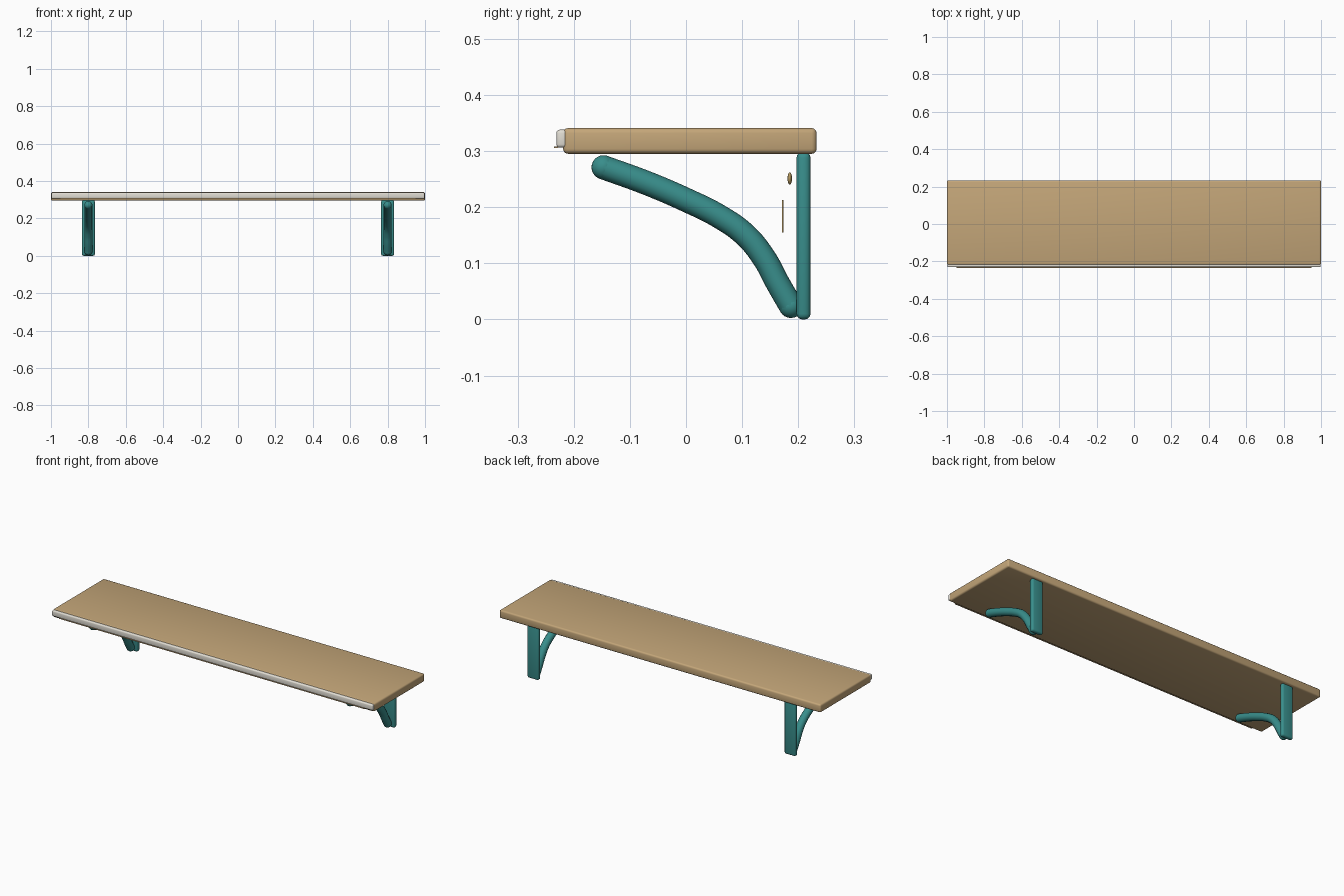
import bpy
from math import radians

if "Cube" in bpy.data.objects:
    bpy.data.objects.remove(bpy.data.objects["Cube"])


def material(name, rgb):
    m = bpy.data.materials.new(name)
    m.diffuse_color = (*rgb, 1)
    m.use_nodes = True
    m.node_tree.nodes["Principled BSDF"].inputs["Base Color"].default_value = m.diffuse_color
    return m


wood = material("wood", (0.55, 0.38, 0.19))
cream = material("cream", (0.76, 0.73, 0.66))
teal = material("teal", (0.04, 0.27, 0.26))
brass = material("brass", (0.48, 0.33, 0.12))


def finish(obj, name, mat):
    obj.name = name
    obj.data.materials.append(mat)
    bpy.ops.object.shade_smooth_by_angle(angle=radians(40))
    return obj


def box(name, lo, hi, bevel, mat):
    bpy.ops.mesh.primitive_cube_add(size=1, location=[(a + b) / 2 for a, b in zip(lo, hi)])
    obj = bpy.context.object
    obj.scale = [b - a for a, b in zip(lo, hi)]
    bpy.ops.object.transform_apply(location=False, rotation=False, scale=True)
    if bevel:
        mod = obj.modifiers.new("rounded edges", 'BEVEL')
        mod.width = bevel
        mod.segments = 3
        bpy.ops.object.modifier_apply(modifier=mod.name)
    return finish(obj, name, mat)


def ball(name, loc, size, mat):
    bpy.ops.mesh.primitive_uv_sphere_add(segments=24, ring_count=12, radius=1, location=loc)
    obj = bpy.context.object
    obj.scale = size
    return finish(obj, name, mat)


def tube(name, pts, radius, mat):
    cu = bpy.data.curves.new(name, 'CURVE')
    cu.dimensions = '3D'
    cu.bevel_depth = radius
    cu.bevel_resolution = 4
    cu.use_fill_caps = True
    sp = cu.splines.new('BEZIER')
    sp.bezier_points.add(len(pts) - 1)
    for bp, p in zip(sp.bezier_points, pts):
        bp.co = p
        bp.handle_left_type = bp.handle_right_type = 'AUTO'
    obj = bpy.data.objects.new(name, cu)
    bpy.context.collection.objects.link(obj)
    bpy.ops.object.select_all(action='DESELECT')
    obj.select_set(True)
    bpy.context.view_layer.objects.active = obj
    bpy.ops.object.convert(target='MESH')
    return finish(bpy.context.object, name, mat)


# Board with its front trim and a fine bead under the trim
box("shelf_board", (-1, -0.219, 0.295), (1, 0.233, 0.341), 0.009, wood)
box("front_trim", (-0.998, -0.231, 0.306), (0.998, -0.211, 0.338), 0.006, cream)
box("trim_bead", (-0.95, -0.235, 0.3055), (0.95, -0.228, 0.308), 0, wood)

# Two brackets: wall plate, curved brace with round ends, small fixings
BRACE = [(-0.147, 0.271), (-0.07, 0.243), (0.0, 0.213), (0.06, 0.183),
         (0.105, 0.151), (0.138, 0.111), (0.165, 0.062), (0.187, 0.024)]
R = 0.0215
for side, x in (("left", -0.8), ("right", 0.8)):
    box(f"{side}_wall_plate", (x - 0.035, 0.197, 0), (x + 0.035, 0.222, 0.298), 0.01, teal)
    tube(f"{side}_brace", [(x, y, z) for y, z in BRACE], R, teal)
    for end, (y, z) in (("front", BRACE[0]), ("lower", BRACE[-1])):
        ball(f"{side}_brace_{end}_end", (x, y, z), (R, R, R), teal)
    ball(f"{side}_screw_head", (x, 0.185, 0.251), (0.011, 0.004, 0.011), brass)
    box(f"{side}_inlay", (x - 0.006, 0.171, 0.155), (x + 0.006, 0.174, 0.213), 0, brass)
